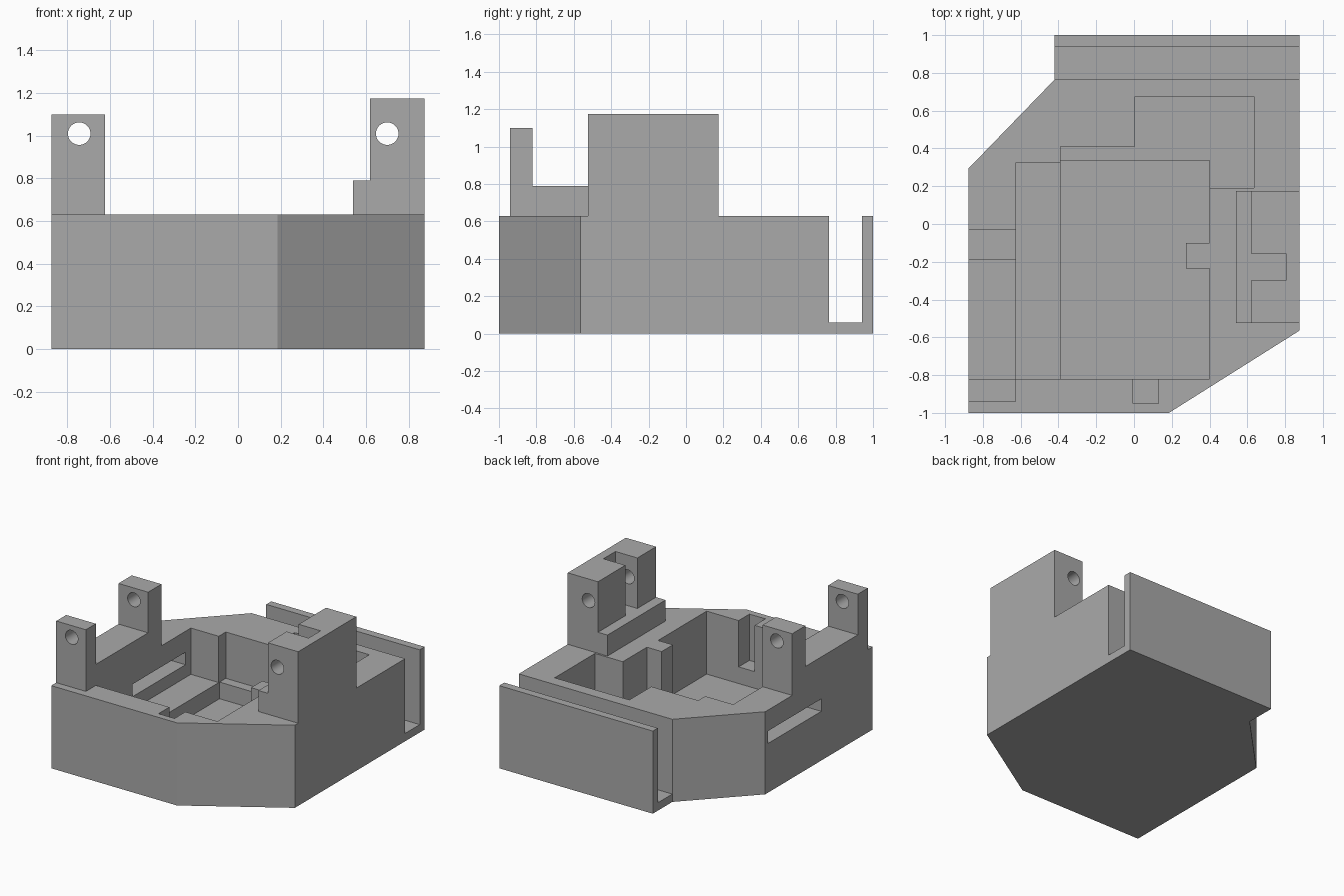
import bpy, bmesh, math
from mathutils import Matrix, Vector

cube = bpy.data.objects.get("Cube")
if cube:
    bpy.data.objects.remove(cube, do_unlink=True)

grey = bpy.data.materials.new("plain_grey")
grey.use_nodes = True
colour = (0.4, 0.4, 0.4, 1)
grey.diffuse_color = colour
grey.node_tree.nodes["Principled BSDF"].inputs["Base Color"].default_value = colour


def add_object(name, bm):
    bmesh.ops.recalc_face_normals(bm, faces=bm.faces)
    mesh = bpy.data.meshes.new(name)
    bm.to_mesh(mesh)
    bm.free()
    mesh.materials.append(grey)
    obj = bpy.data.objects.new(name, mesh)
    bpy.context.scene.collection.objects.link(obj)
    return obj


def prism(name, outline, bottom, top):
    """Extrude a plan outline between two heights."""
    bm = bmesh.new()
    face = bm.faces.new([bm.verts.new((x, y, bottom)) for x, y in outline])
    side = bmesh.ops.extrude_face_region(bm, geom=[face])["geom"]
    verts = [v for v in side if isinstance(v, bmesh.types.BMVert)]
    bmesh.ops.translate(bm, verts=verts, vec=(0, 0, top - bottom))
    return add_object(name, bm)


def box(name, x0, x1, y0, y1, z0, z1):
    return prism(name, [(x0, y0), (x1, y0), (x1, y1), (x0, y1)], z0, z1)


def bore(name, x, z, radius=0.053):
    """Round cutter running front to back."""
    bm = bmesh.new()
    bmesh.ops.create_cone(bm, cap_ends=True, segments=32, radius1=radius, radius2=radius, depth=3,
                          matrix=Matrix.Translation(Vector((x, 0, z))) @ Matrix.Rotation(math.pi / 2, 4, "X"))
    return add_object(name, bm)


def combine(target, others, operation):
    """Apply booleans in order and remove the helper solids."""
    for other in others:
        mod = target.modifiers.new("join", "BOOLEAN")
        mod.operation, mod.object, mod.solver = operation, other, "EXACT"
        bpy.context.view_layer.update()
        graph = bpy.context.evaluated_depsgraph_get()
        result = bpy.data.meshes.new_from_object(target.evaluated_get(graph))
        target.modifiers.clear()
        target.data = result
        bpy.data.objects.remove(other, do_unlink=True)


# Body with clipped corners
DECK = 0.63
LEDGE = 0.277
FLOOR = 0.15
body = prism("body", [(-0.875, -1), (0.185, -1), (0.875, -0.565), (0.875, 1),
                      (-0.42, 1), (-0.42, 0.765), (-0.875, 0.295)], 0, DECK)

# Stepped pocket, with a rib left standing on its inner wall
pocket = prism("pocket", [(-0.625, -0.82), (0.4, -0.82), (0.4, -0.235), (0.275, -0.235),
                          (0.275, -0.1), (0.4, -0.1), (0.4, 0.19), (0.635, 0.19),
                          (0.635, 0.675), (0.005, 0.675), (0.005, 0.41), (-0.39, 0.41),
                          (-0.39, 0.325), (-0.625, 0.325)], LEDGE, 1)
well = prism("well", [(-0.39, -0.82), (0.4, -0.82), (0.4, -0.235), (0.275, -0.235),
                      (0.275, -0.1), (0.4, -0.1), (0.4, 0.335), (-0.39, 0.335)], FLOOR, 0.5)
combine(body, [
    pocket, well,
    box("front_notch", -0.005, 0.13, -0.95, -0.8, LEDGE, 1),
    box("rear_slot", -1, 1, 0.765, 0.94, 0.06, 1),
    box("side_slit", -1, -0.5, -0.38, 0.26, 0.375, 0.47),
], "DIFFERENCE")

# Saddle bracket with two drilled posts
bracket = box("post_bracket", -0.875, -0.625, -0.94, -0.03, DECK, 1.1)
combine(bracket, [box("saddle_gap", -1, -0.5, -0.82, -0.19, 0.79, 2),
                  bore("post_bore", -0.745, 1.01)], "DIFFERENCE")

# Tower with a low step, an open recess and a drilled hole
tower = box("tower", 0.54, 0.875, -0.525, 0.175, DECK, 1.175)
combine(tower, [box("step_gap", 0.4, 0.62, -1, 1, 0.79, 2),
                box("recess", 0.6, 0.805, -0.3, -0.155, 0.79, 2),
                bore("tower_bore", 0.7, 1.01)], "DIFFERENCE")

# Smooth bores, crisp edges
for obj in (body, bracket, tower):
    bpy.ops.object.select_all(action="DESELECT")
    obj.select_set(True)
    bpy.context.view_layer.objects.active = obj
    bpy.ops.object.shade_smooth_by_angle(angle=math.radians(30))
